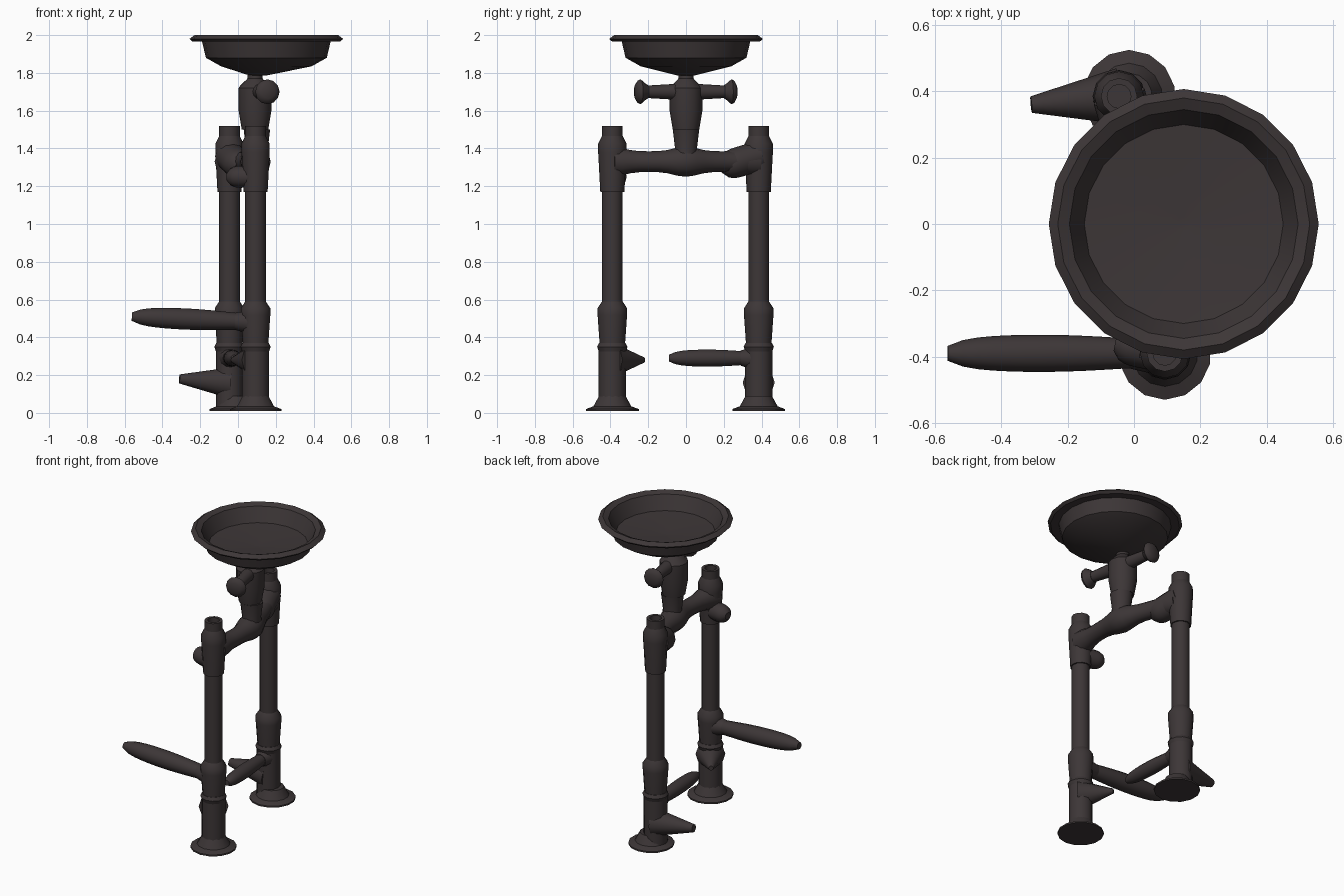
import bpy
import bmesh
import math
from mathutils import Vector

cube = bpy.data.objects.get("Cube")
if cube:
    bpy.data.objects.remove(cube, do_unlink=True)

iron = bpy.data.materials.new("dark_iron")
iron.use_nodes = True
iron_colour = (0.046, 0.037, 0.038, 1)
iron.diffuse_color = iron_colour
iron.node_tree.nodes["Principled BSDF"].inputs["Base Color"].default_value = iron_colour

UP = Vector((0, 0, 1))
SIDEWAYS = Vector((1, 0, 0))


def add_round_part(name, centres, radii, axis, sides):
    """Skin a row of rings that all face along one axis."""
    reference = SIDEWAYS if abs(axis.z) > abs(axis.x) + abs(axis.y) else UP
    across = axis.cross(reference).normalized()
    other = axis.cross(across).normalized()
    bm = bmesh.new()
    rings = []
    for centre, radius in zip(centres, radii):
        ring = []
        for side in range(sides):
            angle = math.tau * side / sides
            offset = across * math.cos(angle) + other * math.sin(angle)
            ring.append(bm.verts.new(centre + offset * radius))
        rings.append(ring)
    for lower, upper in zip(rings, rings[1:]):
        for side in range(sides):
            following = (side + 1) % sides
            bm.faces.new((lower[side], lower[following], upper[following], upper[side]))
    bm.faces.new(rings[0])
    bm.faces.new(rings[-1])
    bmesh.ops.recalc_face_normals(bm, faces=bm.faces)
    mesh = bpy.data.meshes.new(name)
    bm.to_mesh(mesh)
    bm.free()
    mesh.materials.append(iron)
    part = bpy.data.objects.new(name, mesh)
    bpy.context.collection.objects.link(part)
    bpy.ops.object.select_all(action='DESELECT')
    part.select_set(True)
    bpy.context.view_layer.objects.active = part
    bpy.ops.object.shade_smooth_by_angle(angle=math.radians(40))
    return part


def lathe(name, foot, profile, sides=12):
    """Turn (radius, height) pairs around a vertical line through foot."""
    centres = [foot + UP * height for radius, height in profile]
    radii = [radius for radius, height in profile]
    return add_round_part(name, centres, radii, UP, sides)


def bar(name, start, end, radius_at, steps=8, sides=12):
    """Straight bar whose radius follows a rule from start to end."""
    fractions = [step / steps for step in range(steps + 1)]
    centres = [start.lerp(end, t) for t in fractions]
    radii = [radius_at(t) for t in fractions]
    return add_round_part(name, centres, radii, end - start, sides)


def coupling(name, foot, bottom, top, radius):
    """Sleeve that swells towards its top and closes with a bevel."""
    height = top - bottom
    lathe(name, foot, [(radius * 0.85, bottom), (radius, bottom + height * 0.7),
                       (radius, bottom + height * 0.85), (radius * 0.7, top)])


front_foot = Vector((0.093, -0.39, 0))
back_foot = Vector((-0.045, 0.385, 0))
centre_foot = Vector((0.1, 0, 0))
PIPE = 0.055
BORE = 0.036

# Two upright pipes, open at the top, with couplings and floor flanges
for label, foot, flange_shift in (("front", front_foot, 0), ("back", back_foot, 0.03)):
    lathe(label + "_column", foot,
          [(PIPE, 0.3), (PIPE, 1.52), (BORE, 1.52), (BORE, 1.45)])
    lathe(label + "_lower_pipe", foot, [(0.072, 0.02), (0.072, 0.36)])
    lathe(label + "_lower_collar", foot, [(0.07, 0.32), (0.08, 0.35), (0.07, 0.37)])
    coupling(label + "_lower_coupling", foot, 0.35, 0.59, 0.078)
    coupling(label + "_upper_coupling", foot, 1.17, 1.47, 0.075)
    lathe(label + "_floor_flange", foot + SIDEWAYS * flange_shift,
          [(0.14, 0.01), (0.14, 0.02), (0.1, 0.035), (0.07, 0.09)], sides=14)

# Cross pipe bowing sideways between the columns, swollen at the middle and ends
steps = 16
bow_centres, bow_radii = [], []
for step in range(steps + 1):
    t = step / steps
    centre = front_foot.lerp(back_foot, t) + UP * 1.33
    centre += SIDEWAYS * 0.07 * math.sin(math.pi * t)
    bow_centres.append(centre)
    bow_radii.append(PIPE + 0.025 * math.cos(math.tau * t) ** 4)
add_round_part("cross_pipe", bow_centres, bow_radii, back_foot - front_foot, sides=12)


def blunt(radius):
    """Even thickness, rounding off at the far end."""
    return lambda t: radius * (1 - 0.6 * t ** 8)


def cone(base, tip):
    """Straight taper from base to tip."""
    return lambda t: base + (tip - base) * t


# Short elbow and swollen joint on the cross pipe
elbow = front_foot + UP * 1.25
bar("front_elbow_stub", elbow, elbow + Vector((-0.15, 0.03, 0)), blunt(0.058))
joint = back_foot + UP * 1.36
bar("back_elbow", joint, joint + Vector((0.06, -0.2, -0.06)), blunt(0.08))

# Central stem and valve body
lathe("valve_stem", centre_foot, [(0.065, 1.3), (0.058, 1.4), (0.07, 1.5)])
lathe("valve_body", centre_foot - SIDEWAYS * 0.01,
      [(0.07, 1.5), (0.087, 1.6), (0.087, 1.72), (0.06, 1.75), (0.04, 1.77), (0.04, 1.83)])

# Tap handles with flared knobs on both sides of the valve
hub = centre_foot + UP * 1.7
for label, reach in (("front", Vector((0.06, -0.26, 0))), ("back", Vector((-0.035, 0.26, 0)))):
    bar(label + "_tap_rod", hub, hub + reach, cone(0.045, 0.03))
    bar(label + "_tap_knob", hub + reach * 0.78, hub + reach * 1.03,
        lambda t: BORE + 0.03 * math.sin(math.pi * t ** 1.5), steps=5)

# Long levers with rounded ends, each held by a short socket
for label, foot, height, reach, radius in (
        ("front", front_foot, 0.48, Vector((-0.655, 0, 0.03)), 0.056),
        ("back", back_foot, 0.29, Vector((0.025, -0.475, 0)), 0.045)):
    pivot = foot + UP * height
    bar(label + "_lever_socket", pivot, pivot + reach * 0.2, cone(0.07, 0.04), steps=2)
    bar(label + "_lever", pivot + reach * 0.16, pivot + reach,
        lambda t: radius * (0.8 + 0.2 * math.sin(math.pi * t) - 0.4 * t ** 12), steps=12)

# Tapered stubs low on the columns
stub = front_foot + UP * 0.28
bar("front_stub", stub, stub + Vector((-0.12, 0.165, 0)), cone(0.09, 0.015), sides=10)
stub = back_foot + UP * 0.16
bar("back_stub", stub, stub + Vector((-0.265, -0.025, 0.02)), cone(0.085, 0.025), sides=10)

# Basin: underside, rolled rim, inside wall and floor
basin = lathe("basin", Vector((0.15, 0, 0)),
              [(0.04, 1.785), (0.24, 1.835), (0.32, 1.88), (0.34, 1.965), (0.39, 1.965),
               (0.407, 1.98), (0.38, 2), (0.345, 1.985), (0.3, 1.895), (0.02, 1.875)], sides=20)
# The narrow foot of the basin leans back over the valve
for vertex in basin.data.vertices:
    if vertex.co.z < 1.8:
        vertex.co.x -= 0.045
